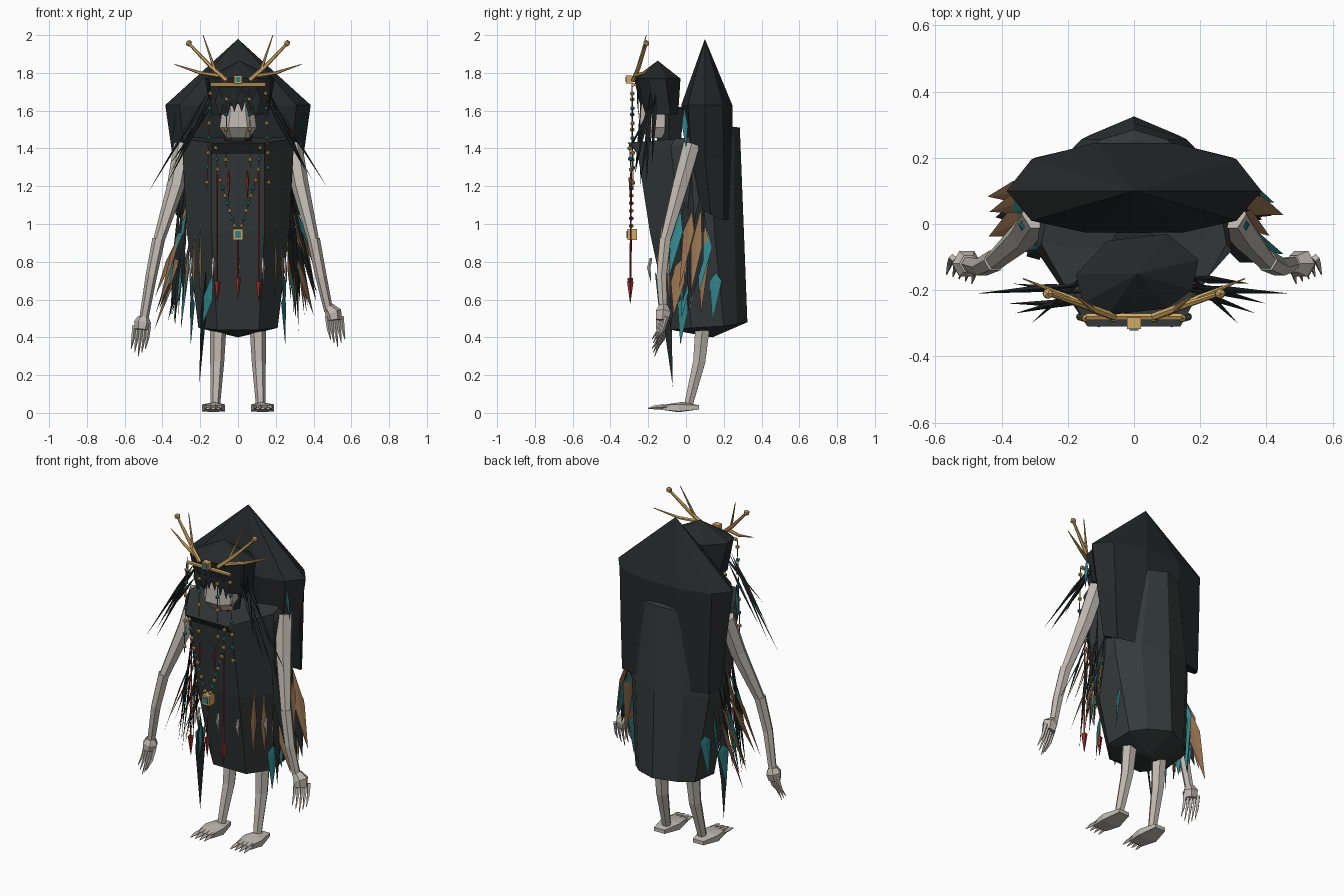
import bpy, bmesh, math, random
from mathutils import Vector as V, Matrix as M

if "Cube" in bpy.data.objects:
    bpy.data.objects.remove(bpy.data.objects["Cube"])

random.seed(11)
U = random.uniform
COL = {'dark': (.018, .022, .023), 'grey': (.034, .041, .041), 'bone': (.52, .48, .43), 'gold': (.65, .4, .13),
       'teal': (.03, .22, .24), 'brown': (.29, .16, .075), 'red': (.32, .03, .025)}
parts = {}


def part(name, col):
    return parts.setdefault(name, (bmesh.new(), col))[0]


def skin(bm, rings, lo=None, hi=None):
    """Bridge rings of equal length; close the ends with a face or a point."""
    R = [[bm.verts.new(p) for p in r] for r in rings]
    n = len(R[0])
    for a, b in zip(R, R[1:]):
        for i in range(n):
            bm.faces.new((a[i], a[(i + 1) % n], b[(i + 1) % n], b[i]))
    for ring, tip in ((R[0], lo), (R[-1], hi)):
        if tip is None:
            bm.faces.new(ring)
        else:
            t = bm.verts.new(tip)
            for i in range(n):
                bm.faces.new((ring[i], ring[(i + 1) % n], t))


def sym(half, z=None):
    """Mirror a half outline (front to back) to a full ring."""
    h = [(p[0], p[1], p[2] if z is None else z) for p in half]
    return h + [(-x, y, zz) for x, y, zz in reversed(h) if x]


def tube(bm, pts, radii, n=6):
    pts = [V(p) for p in pts]
    rings = []
    for i, (p, r) in enumerate(zip(pts, radii)):
        d = (pts[min(i + 1, len(pts) - 1)] - pts[max(i - 1, 0)]).normalized()
        u = d.cross(V((0, 1, 0)) if abs(d.y) < .9 else V((1, 0, 0))).normalized()
        w = d.cross(u)
        rings.append([p + (u * math.cos(k * math.tau / n) + w * math.sin(k * math.tau / n)) * r for k in range(n)])
    skin(bm, rings)


def blade(bm, a, b, w, across=(0, 1, 0), mid=.45, t=.004):
    """Long kite-shaped feather or lock from root a to tip b."""
    a, b = V(a), V(b)
    d = b - a
    side = V(across)
    side = (side - d * side.dot(d) / d.dot(d)).normalized()
    nrm = d.cross(side).normalized()
    c = a + d * mid
    ring = [bm.verts.new(p) for p in (c + side * w, c + nrm * t, c - side * w, c - nrm * t)]
    for tip in (bm.verts.new(a), bm.verts.new(b)):
        for i in range(4):
            bm.faces.new((ring[i], ring[(i + 1) % 4], tip))


def ball(bm, p, r):
    bmesh.ops.create_icosphere(bm, subdivisions=1, radius=r, matrix=M.Translation(p))


def box(bm, p, s):
    bmesh.ops.create_cube(bm, size=1, matrix=M.Translation(p) @ M.Diagonal((*s, 1)))


# Robe: hunched, leaning body
skin(part('robe', 'grey'), [
    sym([(.11, -.08, .44), (.21, .03, .45), (.2, .2, .46), (.13, .27, .47), (0, .325, .48)]),
    sym([(.14, -.19, .95), (.27, -.03, .95), (.26, .15, .97), (.16, .255, 1.0), (0, .305, 1.0)]),
    sym([(.14, -.255, 1.37), (.295, -.08, 1.41), (.27, .12, 1.45), (.1, .255, 1.5), (0, .285, 1.51)]),
    sym([(.14, -.31, 1.43), (.28, -.06, 1.45), (.25, .1, 1.47), (.1, .23, 1.505), (0, .25, 1.515)])],
    (0, .14, .4), (0, -.08, 1.44))

# Peaked cape behind the head
skin(part('cape', 'dark'), [
    sym([(.13, .1, 1.05), (.27, .08, 1.08), (.33, .13, 1.05), (.29, .2, 1.02), (.09, .25, 1.02)]),
    sym([(.14, .02), (.28, .03), (.345, .1), (.3, .2), (.11, .245)], 1.35),
    sym([(.15, -.025), (.31, .01), (.385, .1), (.31, .195), (.12, .245)], 1.63)],
    (0, .17, 1.1), (0, .1, 1.98))

# Hood and bone mask
skin(part('hood', 'dark'), [
    [(x + .01, y + x * .12, z) for x, y, z in sym([(.09, -.22), (.15, -.18), (.15, -.1), (.07, -.05)], 1.58)],
    [(x + .01, y + x * .12, z) for x, y, z in sym([(.09, -.265), (.165, -.22), (.185, -.13), (.09, -.04)], 1.77)]],
    (0, -.13, 1.62), (.01, -.15, 1.865))
skin(part('mask', 'bone'), [
    sym([(.035, -.2), (.06, -.17), (.05, -.12)], 1.455),
    sym([(.05, -.245), (.098, -.19), (.08, -.11)], 1.51),
    sym([(.04, -.24), (.085, -.19), (.07, -.11)], 1.6),
    sym([(.04, -.23), (.07, -.18), (.06, -.11)], 1.66)])
tube(part('neck', 'dark'), [(0, -.09, 1.4), (0, -.09, 1.62)], [.07, .09])
for x in (-.1, -.06, -.02, .02, .06, .1):
    blade(part('hood_fringe', 'dark'), (x, -.26, 1.72), (x * .95, -.25, 1.6 - abs(x) * .4), .024, (1, 0, 0))

# Headband with gem
tube(part('headband', 'gold'), [(-.145, -.28, 1.737), (.145, -.28, 1.737)], [.011, .011])
box(part('headband', 'gold'), (0, -.3, 1.765), (.042, .035, .042))
box(part('gem', 'teal'), (0, -.318, 1.765), (.026, .006, .026))

# Pendant
box(part('pendant', 'gold'), (0, -.285, .945), (.052, .05, .058))
box(part('gem', 'teal'), (0, -.311, .945), (.032, .006, .036))


def strand(a, b, n):
    a, b = V(a), V(b)
    tube(part('bead_cord', 'brown'), [a, b], [.003, .003], 3)
    for i in range(n):
        c = 'teal' if i % 2 else 'gold'
        ball(part('beads_' + c, c), a.lerp(b, (i + .5) / n), .013)


def tassel(x, top, z, k):
    """Red cord ending in an arrowhead."""
    red = part('tassels', 'red')
    tube(red, [(x, -.29, top), (x, -.295, z + .1)], [.004, .005], 4)
    tube(red, [(x, -.295, z + .115), (x, -.295, z)], [k, .001], 5)


for s in (-1, 1):
    # Antler branches
    ant = part('antlers', 'gold')
    tube(ant, [(s * .06, -.28, 1.76), (s * .14, -.25, 1.83), (s * .26, -.21, 1.955)], [.012, .011, .007])
    ball(ant, (s * .26, -.21, 1.957), .018)
    tube(ant, [(s * .1, -.27, 1.785), (s * .2, -.22, 1.8), (s * .335, -.165, 1.845)], [.011, .009, .002])
    tube(ant, [(s * .12, -.26, 1.81), (s * .185, -.21, 2.0)], [.009, .002])

    # Arms and hands
    dz, dx = (.05, -.02) if s > 0 else (0, 0)
    tube(part('arm', 'bone'), [(s * .29, .03, 1.42), (s * .33, -.03, 1.2), (s * (.42 + dx), -.11, .91)],
         [.05, .046, .03])
    tube(part('arm', 'bone'), [(s * (.42 + dx), -.11, .92), (s * (.46 + dx), -.13, .72), (s * (.5 + dx), -.12, .49 + dz)],
         [.034, .03, .024])
    tube(part('hand', 'bone'), [(s * (.5 + dx), -.12, .51 + dz), (s * .505, -.12, .48 + dz), (s * .51, -.125, .44 + dz)],
         [.028, .045, .038])
    for i in range(5):
        x = .472 + .019 * i
        tube(part('fingers', 'bone'), [(s * x, -.125 + .006 * i, .46 + dz), (s * (x + .008), -.145 + .006 * i, .39 + dz),
             (s * (x + .018), -.18 + .007 * i, .3 + .02 * abs(i - 2) + dz)], [.012, .009, .002], 4)

    # Legs and feet
    tube(part('leg', 'bone'), [(s * .105, .09, .48), (s * .11, .07, .27), (s * .12, .015, .05)], [.045, .037, .026])
    foot = part('foot', 'bone')
    skin(foot, [[(s * (.13 + x), y, z) for x, y, z in ((-.035, .07, h1), (-.06, -.04, h2), (-.045, -.14, h1),
                (.045, -.14, h1), (.06, -.04, h2), (.035, .07, h1))] for h1, h2 in ((.018, .008), (.04, .045))],
         (s * .13, -.04, .004), (s * .125, -.02, .058))
    for k in range(4):
        x = .093 + .025 * k
        tube(foot, [(s * x, -.1, .032), (s * (x + .004 * (k - 1)), -.16, .03), (s * (x + .006 * (k - 1)), -.2, .024)],
             [.014, .012, .002], 4)

    # Bead strands and necklace
    strand((s * .145, -.285, 1.73), (s * .165, -.28, 1.18), 7)
    strand((s * .06, -.285, 1.7), (s * .065, -.285, 1.3), 5)
    strand((s * .12, -.3, 1.43), (s * .105, -.29, 1.26), 3)
    strand((s * .1, -.29, 1.25), (s * .012, -.29, .97), 7)

    # Red tassels
    tassel(s * .11, 1.28, .58, .018)
    tassel(s * .05, 1.28, 1.13, .01)

    # Hair locks flaring from the hood
    for x, y, z in ((.48, -.21, 1.17), (.36, -.27, 1.25), (.36, -.18, 1.3), (.31, -.3, 1.38), (.4, -.24, 1.22)):
        blade(part('hair', 'dark'), (s * U(.13, .17), -.2 + U(-.04, .06), U(1.62, 1.72)),
              (s * (x + U(-.02, .01)), y, z + U(-.03, .03)), .012, (0, 1, .3), .35, .009)
    # Long dark locks down the sides, below the cape
    for i in range(6):
        y = -.06 + .03 * i
        blade(part('side_locks', 'dark'), (s * U(.26, .3), y, U(1.05, 1.3)),
              (s * U(.26, .4), y - U(.02, .06), U(.4, .8)), U(.026, .038), (s * .4, 1, 0), .5, .006)
    # Feathers, brown, teal and dark, hanging at the hips
    for i in range(14):
        c = ('brown', 'teal', 'brown', 'dark')[i % 4]
        y = -.04 + .012 * i
        top = U(.85, 1.12)
        blade(part('feathers_' + c, c), (s * U(.26, .32), y, top),
              (s * U(.3, .46), y + U(-.08, -.02), top - U(.34, .5)), U(.03, .042), (s * .45, 1, 0), U(.25, .55))
    for y, z in ((.14, .48), (-.03, .36)):
        blade(part('feathers_teal', 'teal'), (s * .24, y + .02, z + .26), (s * .25, y, z), .035, (.4, 1, 0), .15)
    # Upper teal quills and front brown feathers
    blade(part('feathers_teal', 'teal'), (s * .33, -.01, 1.62), (s * .35, .0, 1.4), .016)
    for i in range(3):
        blade(part('feathers_brown', 'brown'), (s * (.2 + .03 * i), -.13 + .05 * i, 1.0 - .04 * i),
              (s * (.2 + .04 * i), -.14 + .05 * i, .6), .022, (.4, s, 0), .5)

# Central tassel, long front lock, front teal feather and fangs on the robe
tassel(0, .92, .6, .016)
blade(part('side_locks', 'dark'), (-.17, -.12, .75), (-.205, -.07, .14), .03, (.6, 1, 0), .35)
blade(part('feathers_teal', 'teal'), (-.13, -.165, .75), (-.19, -.1, .46), .03, (1, -.7, 0), .5)
for x in (-.245, -.13, 0, .13, .245):
    y = -.185 if abs(x) < .2 else -.08
    tube(part('fangs', 'bone'), [(x, y, .82), (x * 1.02, y - .012, .77), (x * 1.05, y, .69)], [.007, .01, .001], 5)

# Turn the collected parts into objects
mats = {}
for name, (bm, c) in parts.items():
    bmesh.ops.recalc_face_normals(bm, faces=bm.faces[:])
    me = bpy.data.meshes.new(name)
    bm.to_mesh(me)
    bm.free()
    if c not in mats:
        mats[c] = bpy.data.materials.new(c)
        mats[c].diffuse_color = (*COL[c], 1)
    me.materials.append(mats[c])
    bpy.context.collection.objects.link(bpy.data.objects.new(name, me))

for m in bpy.data.materials:
    if m.users and not m.is_grease_pencil:
        m.use_nodes = True
        m.node_tree.nodes["Principled BSDF"].inputs["Base Color"].default_value = m.diffuse_color
